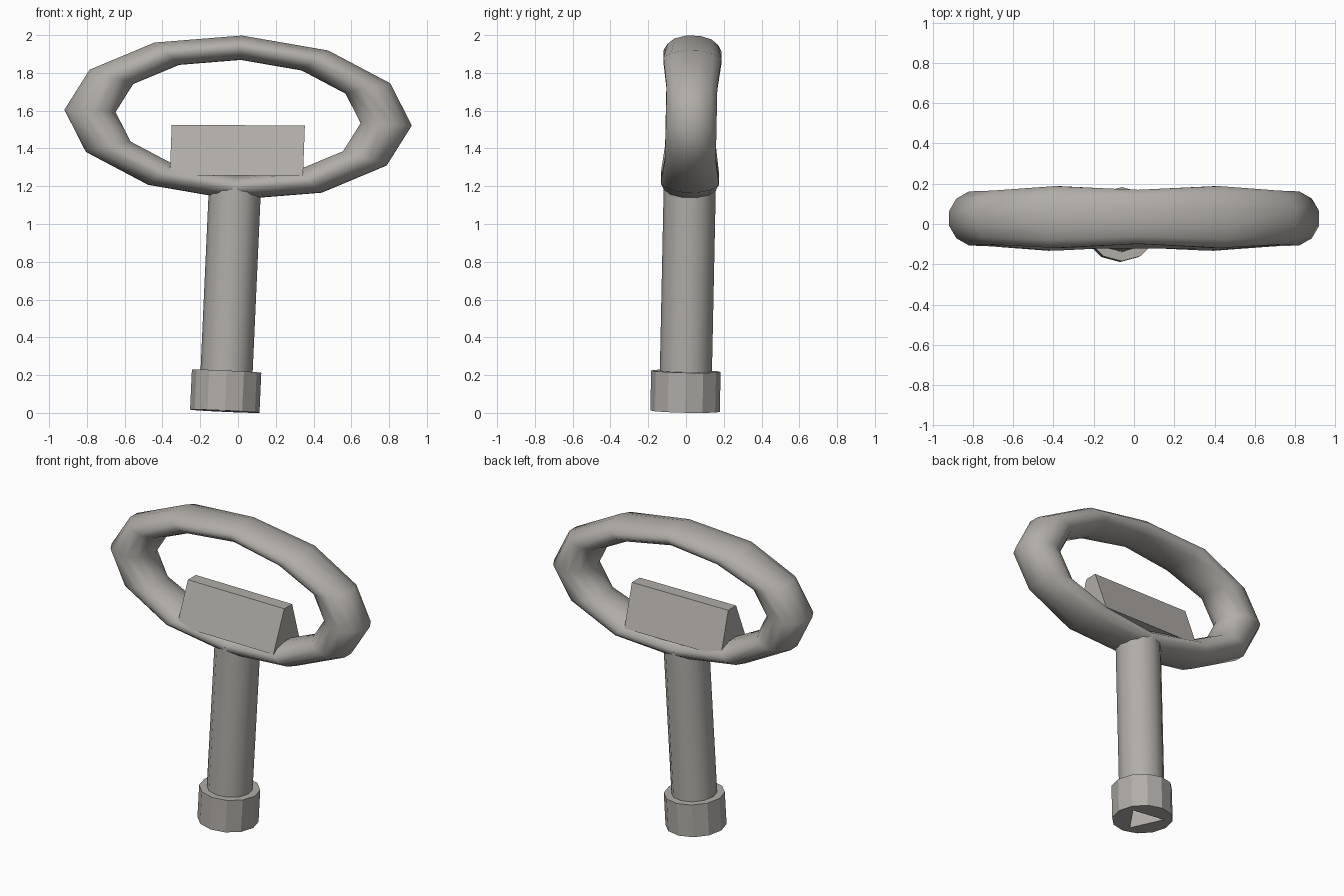
import bpy, bmesh, math
from mathutils import Matrix, Vector

if "Cube" in bpy.data.objects:
    bpy.data.objects.remove(bpy.data.objects["Cube"])

metal = bpy.data.materials.new("warm_grey_metal")
metal.diffuse_color = (0.44, 0.42, 0.395, 1)
metal.use_nodes = True
metal.node_tree.nodes["Principled BSDF"].inputs["Base Color"].default_value = metal.diffuse_color

# The whole key leans slightly about the middle of its foot
LEAN = (Matrix.Translation((-0.07, -0.005, 0.009))
        @ Matrix.Rotation(math.radians(2.6), 4, 'Y')
        @ Matrix.Rotation(math.radians(-1.2), 4, 'X'))


def finish(name, bm, matrix=None, smooth=None):
    bmesh.ops.recalc_face_normals(bm, faces=bm.faces)
    me = bpy.data.meshes.new(name)
    bm.to_mesh(me)
    bm.free()
    if matrix is not None:
        me.transform(matrix)
    ob = bpy.data.objects.new(name, me)
    bpy.context.collection.objects.link(ob)
    me.materials.append(metal)
    if smooth:
        bpy.ops.object.select_all(action='DESELECT')
        bpy.context.view_layer.objects.active = ob
        ob.select_set(True)
        bpy.ops.object.shade_smooth_by_angle(angle=math.radians(smooth))
    return ob


def prism(bm, sides, radius, z0, z1, start=0.0):
    rings = [[bm.verts.new((radius * math.cos(start + 2 * math.pi * i / sides),
                            radius * math.sin(start + 2 * math.pi * i / sides), z))
              for i in range(sides)] for z in (z0, z1)]
    bm.faces.new(rings[0])
    bm.faces.new(rings[1])
    for i in range(sides):
        j = (i + 1) % sides
        bm.faces.new((rings[0][i], rings[0][j], rings[1][j], rings[1][i]))


# Shaft
bm = bmesh.new()
prism(bm, 12, 0.138, 0.205, 1.19)
finish("shaft", bm, LEAN, 40)

# Socket with a three-sided hole in its underside
bm = bmesh.new()
prism(bm, 12, 0.184, 0.0, 0.212)
socket = finish("socket", bm, LEAN)
bm = bmesh.new()
prism(bm, 3, 0.13, -0.1, 0.19, math.radians(145))
cutter = finish("socket_hole_cutter", bm, LEAN)
cutter.hide_render = True
cut = socket.modifiers.new("hole", 'BOOLEAN')
cut.operation = 'DIFFERENCE'
cut.solver = 'EXACT'
cut.object = cutter
bpy.context.view_layer.objects.active = socket
bpy.ops.object.modifier_apply(modifier=cut.name)
bpy.data.objects.remove(cutter)

# Flattened ring handle, twelve sections, slightly thicker at four of them
bm = bmesh.new()
sections = []
for k in range(12):
    a = math.radians(30 * k)
    depth = 0.159 if k in (1, 5, 7, 11) else 0.139
    loop = []
    for i in range(12):
        t = math.radians(30 * i + 15)
        r = 0.785 + 0.14 * math.cos(t)
        loop.append(bm.verts.new((r * math.sin(a), depth * math.sin(t),
                                  1.556 + 0.472 * r * math.cos(a))))
    sections.append(loop)
for k in range(12):
    p, q = sections[k], sections[(k + 1) % 12]
    for i in range(12):
        j = (i + 1) % 12
        bm.faces.new((p[i], p[j], q[j], q[i]))
finish("ring_handle", bm, LEAN, 60)

# Tapered plate standing in the ring
bm = bmesh.new()
ends = []
for x, dz in ((-0.355, 0.002), (0.35, -0.002)):
    ends.append([bm.verts.new((x + dx, y, z + dz)) for dx, y, z in
                 ((-0.006, -0.122, 1.256), (-0.006, 0.152, 1.256),
                  (0.004, 0.06, 1.523), (0.004, -0.022, 1.523))])
bm.faces.new(ends[0])
bm.faces.new(ends[1])
for i in range(4):
    j = (i + 1) % 4
    bm.faces.new((ends[0][i], ends[0][j], ends[1][j], ends[1][i]))
finish("tapered_plate", bm)
